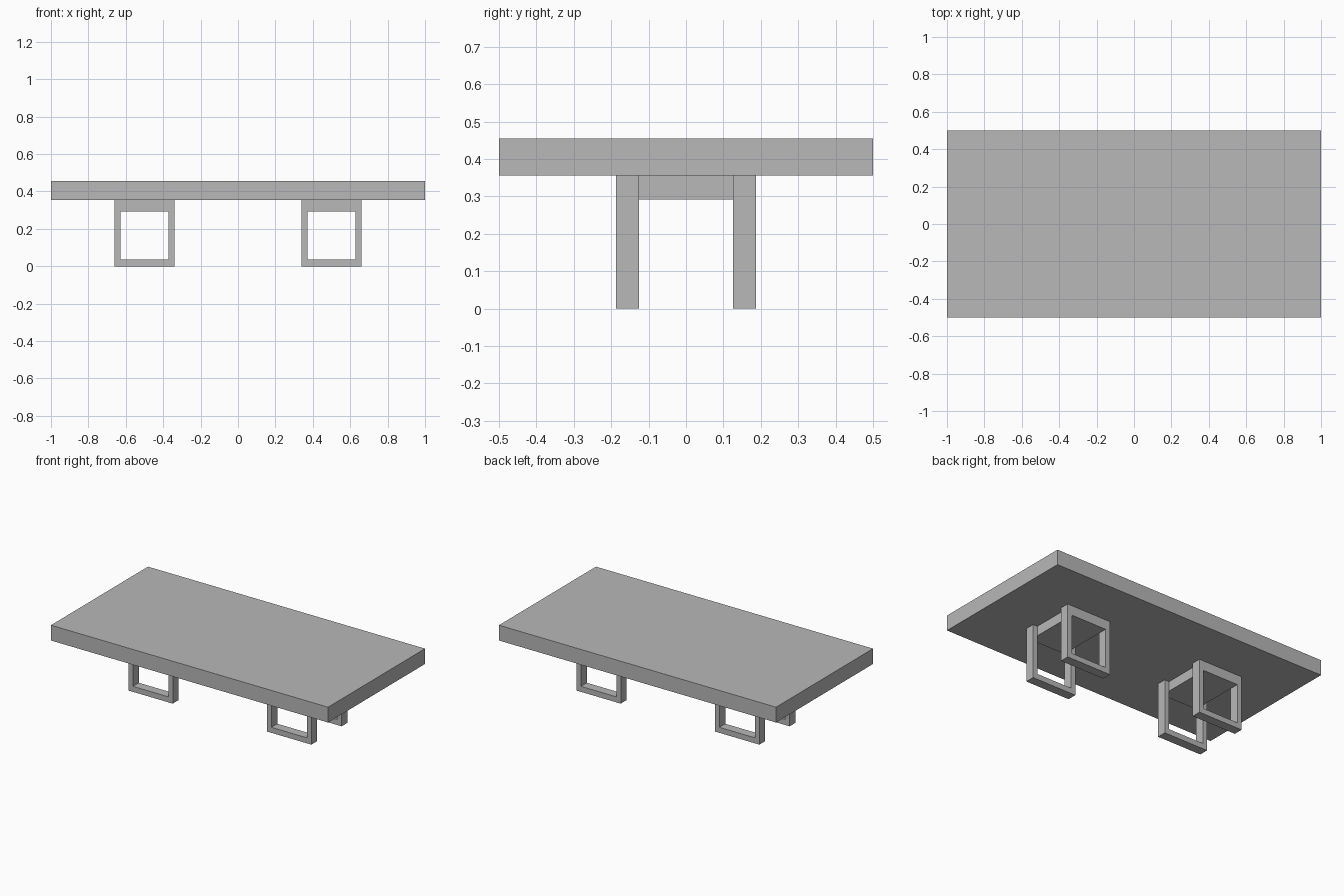
import bpy
import bmesh

if "Cube" in bpy.data.objects:
    bpy.data.objects.remove(bpy.data.objects["Cube"], do_unlink=True)

# Single plain grey finish
grey = bpy.data.materials.new("plain grey")
grey.use_nodes = True
colour = (0.48, 0.48, 0.48, 1)
grey.diffuse_color = colour
grey.node_tree.nodes["Principled BSDF"].inputs["Base Color"].default_value = colour


def add_object(name, bm):
    bmesh.ops.recalc_face_normals(bm, faces=bm.faces)
    mesh = bpy.data.meshes.new(name)
    bm.to_mesh(mesh)
    bm.free()
    mesh.materials.append(grey)
    obj = bpy.data.objects.new(name, mesh)
    bpy.context.collection.objects.link(obj)
    return obj


def add_box(name, low, high):
    bm = bmesh.new()
    bmesh.ops.create_cube(bm, size=1)
    for v in bm.verts:
        v.co = [(a + b) / 2 + c * (b - a) for a, b, c in zip(low, high, v.co)]
    return add_object(name, bm)


def add_frame(name, x, y0, y1, outer, inner):
    """Rectangular ring in the xz plane, extruded along y."""
    bm = bmesh.new()
    rings = []
    for half, bottom, top in (outer, inner):
        corners = ((-half, bottom), (half, bottom), (half, top), (-half, top))
        rings.append([bm.verts.new((x + cx, y0, cz)) for cx, cz in corners])
    a, b = rings
    faces = [bm.faces.new((a[i], a[(i + 1) % 4], b[(i + 1) % 4], b[i])) for i in range(4)]
    grown = bmesh.ops.extrude_face_region(bm, geom=faces, use_keep_orig=True)
    moved = [g for g in grown["geom"] if isinstance(g, bmesh.types.BMVert)]
    bmesh.ops.translate(bm, verts=moved, vec=(0, y1 - y0, 0))
    return add_object(name, bm)


UNDERSIDE = 0.355
OPENING_TOP = 0.292
OUTER = (0.16, 0, UNDERSIDE)
INNER = (0.128, 0.036, OPENING_TOP)
NEAR, FAR = 0.126, 0.187

# Table top
add_box("table_top", (-1, -0.5, UNDERSIDE), (1, 0.5, 0.455))

# Two leg sets, each a pair of open frames joined by a block
for side, x in (("right", -0.5), ("left", 0.5)):
    add_frame(f"front_{side}_leg_frame", x, -FAR, -NEAR, OUTER, INNER)
    add_frame(f"back_{side}_leg_frame", x, NEAR, FAR, OUTER, INNER)
    half = INNER[0]
    add_box(f"{side}_joining_block", (x - half, -NEAR, OPENING_TOP), (x + half, NEAR, UNDERSIDE))
